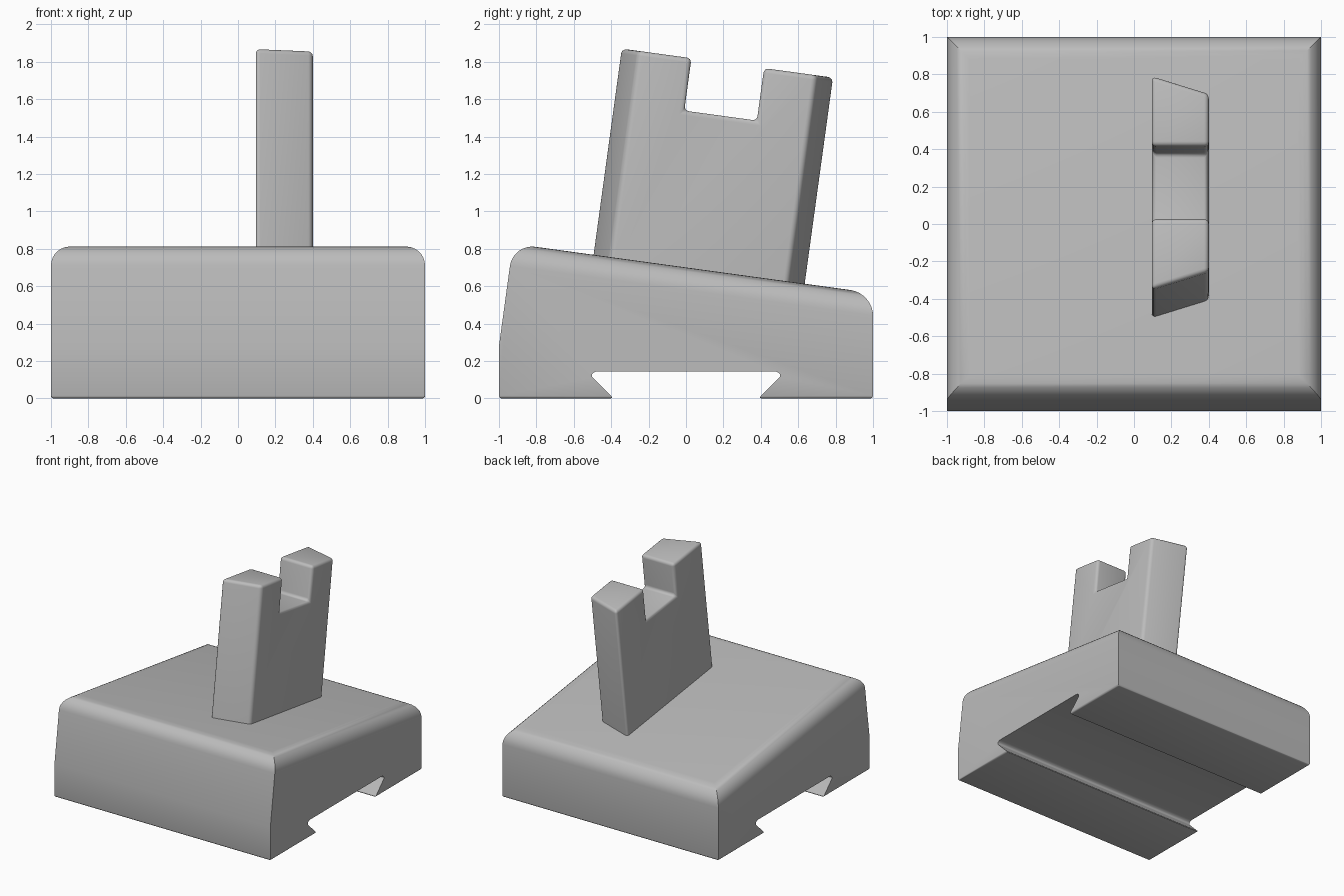
import bpy, bmesh, math
from mathutils import Matrix

cube = bpy.data.objects.get("Cube")
if cube:
    bpy.data.objects.remove(cube, do_unlink=True)

grey = bpy.data.materials.new("plain grey")
grey.use_nodes = True
colour = (0.5, 0.5, 0.5, 1)
grey.diffuse_color = colour
grey.node_tree.nodes["Principled BSDF"].inputs["Base Color"].default_value = colour

TILT = math.radians(7.8)


def prism(x0, profile0, x1, profile1):
    """Solid between two matching (y, z) profiles."""
    bm = bmesh.new()
    a = [bm.verts.new((x0, y, z)) for y, z in profile0]
    b = [bm.verts.new((x1, y, z)) for y, z in profile1]
    bm.faces.new(a)
    bm.faces.new(b[::-1])
    n = len(a)
    for i in range(n):
        j = (i + 1) % n
        bm.faces.new((a[i], b[i], b[j], a[j]))
    bmesh.ops.recalc_face_normals(bm, faces=bm.faces)
    return bm


def round_edges(bm, edges, size, segments):
    bmesh.ops.bevel(bm, geom=edges, offset=size, offset_type='OFFSET',
                    segments=segments, profile=0.5, affect='EDGES',
                    clamp_overlap=True)


def finish(bm, name):
    mesh = bpy.data.meshes.new(name)
    bm.to_mesh(mesh)
    bm.free()
    mesh.materials.append(grey)
    obj = bpy.data.objects.new(name, mesh)
    bpy.context.collection.objects.link(obj)
    bpy.ops.object.select_all(action='DESELECT')
    obj.select_set(True)
    bpy.context.view_layer.objects.active = obj
    bpy.ops.object.shade_smooth_by_angle(angle=math.radians(35))


# Base: sloped block with a dovetail groove along its underside
outline = [(-1, 0), (-1, 0.28), (-0.925, 0.827), (1, 0.563), (1, 0),
           (0.388, 0), (0.51, 0.122), (0.487, 0.145),
           (-0.487, 0.145), (-0.51, 0.122), (-0.388, 0)]
base = prism(-1, outline, 1, outline)
top = max(base.faces, key=lambda f: f.calc_center_median().z)
round_edges(base, list(top.edges), 0.12, 8)
low = []
for e in base.edges:
    p, q = (v.co for v in e.verts)
    along_x = abs(p.x - q.x) > 1.5
    if max(p.z, q.z) < 0.001 or (along_x and max(p.z, q.z) < 0.2):
        low.append(e)
round_edges(base, low, 0.015, 3)
finish(base, "base")


# Post: notched trapezoid prism, square to the sloped top
def post_outline(inset):
    front, back = -0.6 + inset, 0.552 - inset
    return [(front, 0.55), (front, 1.806), (-0.218, 1.806), (-0.218, 1.523),
            (0.174, 1.523), (0.174, 1.806), (back, 1.806), (back, 0.55)]


post = prism(0.095, post_outline(0), 0.4, post_outline(0.095))
round_edges(post, [e for e in post.edges
                   if max(v.co.z for v in e.verts) > 1], 0.025, 4)
post.transform(Matrix.Rotation(-TILT, 4, 'X'))
finish(post, "post")
